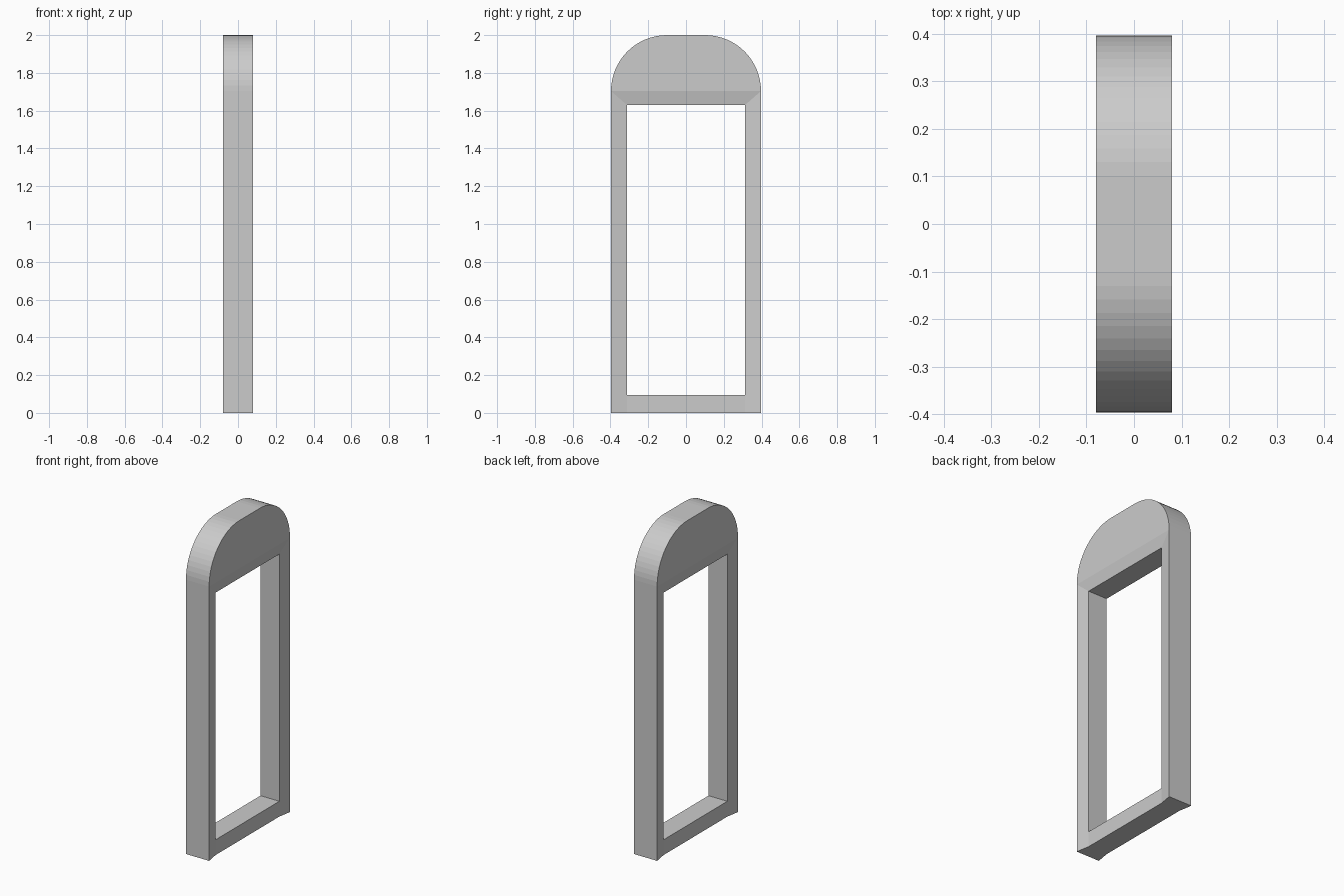
import bpy, bmesh
from math import sin, cos, pi

if "Cube" in bpy.data.objects:
    bpy.data.objects.remove(bpy.data.objects["Cube"])

# Main sizes: outer half width, opening half width, half depths, heights
W, WI = 0.397, 0.313
XO, XI = 0.0795, 0.065
TOP, SPRING, HEAD, SILL = 2.0, 1.704, 1.63, 0.095
R = TOP - SPRING
SEGS = 16

bm = bmesh.new()


def panel(points):
    """One face of the frame's quarter, from (x, y, z) points."""
    return bm.faces.new([bm.verts.new(p) for p in points])


# Rounded head plate
arc = [(XO, W - R + R * cos(i * pi / 2 / SEGS), SPRING + R * sin(i * pi / 2 / SEGS))
       for i in range(SEGS + 1)]
panel([(XO, 0, SPRING)] + arc + [(XO, 0, TOP)])
# Sloped strip over the opening
panel([(XI, 0, HEAD), (XI, WI, HEAD), (XO, W, SPRING), (XO, 0, SPRING)])
# Sloped side strip
panel([(XI, WI, 0), (XO, W, 0), (XO, W, SPRING), (XI, WI, HEAD), (XI, WI, SILL)])
# Flat sill
panel([(XI, 0, 0), (XI, WI, 0), (XI, WI, SILL), (XI, 0, SILL)])
bmesh.ops.remove_doubles(bm, verts=bm.verts, dist=1e-5)

# Outer rim and opening walls: pull every border edge back to the middle plane
rim = [e for e in bm.edges
       if e.is_boundary and any(abs(v.co.y) > 1e-5 for v in e.verts)]
result = bmesh.ops.extrude_edge_only(bm, edges=rim)
for v in result["geom"]:
    if isinstance(v, bmesh.types.BMVert):
        v.co.x = 0

# Consistent outward normals
bmesh.ops.recalc_face_normals(bm, faces=bm.faces)
bm.faces.ensure_lookup_table()
if bm.faces[0].normal.x < 0:
    bmesh.ops.reverse_faces(bm, faces=bm.faces)

mesh = bpy.data.meshes.new("arched_frame")
bm.to_mesh(mesh)
bm.free()
frame = bpy.data.objects.new("arched_frame", mesh)
bpy.context.collection.objects.link(frame)

# Mirror the quarter to both sides and to the back
mirror = frame.modifiers.new("Mirror", 'MIRROR')
mirror.use_axis = (True, True, False)
mirror.use_clip = True
mirror.merge_threshold = 0.0005
